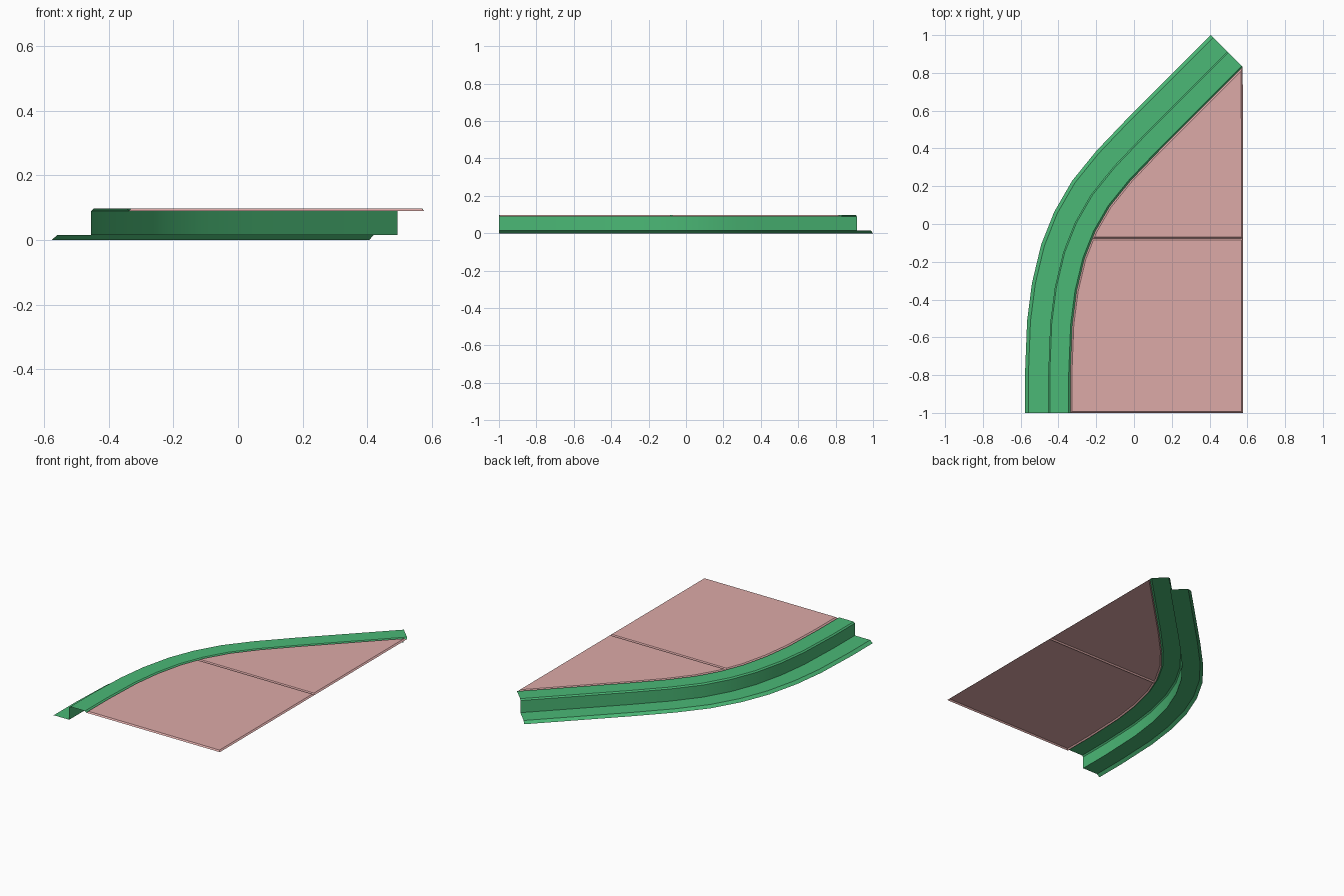
import bpy, bmesh, math
from mathutils import Vector

if "Cube" in bpy.data.objects:
    bpy.data.objects.remove(bpy.data.objects["Cube"])

# Outer edge of the gutter, from the straight front run to the 45 degree run
PATH = [Vector(p) for p in [(-.577, -1), (-.577, -.794), (-.566, -.513), (-.54, -.312),
        (-.492, -.111), (-.423, .063), (-.328, .228), (-.2, .386), (-.032, .562), (.406, 1)]]
# Kerb section: distance inward from the outer edge, height
PROFILE = [(0, 0), (.018, .015), (.123, .015), (.123, .09), (.131, .098), (.231, .098), (.24, .09)]
RIGHT, JOINT = .576, -.078


def offset_path(d):
    """Shift the path to its right by d with mitred corners."""
    out = []
    for i, p in enumerate(PATH):
        dirs = []
        if i > 0:
            dirs.append((p - PATH[i - 1]).normalized())
        if i < len(PATH) - 1:
            dirs.append((PATH[i + 1] - p).normalized())
        normals = [Vector((t.y, -t.x)) for t in dirs]
        m = sum(normals, Vector((0, 0))).normalized()
        out.append(p + m * d / m.dot(normals[0]))
    return out


def finish(bm, name, color):
    mesh = bpy.data.meshes.new(name)
    bm.to_mesh(mesh)
    bm.free()
    obj = bpy.data.objects.new(name, mesh)
    bpy.context.collection.objects.link(obj)
    mat = bpy.data.materials.get(color[0]) or bpy.data.materials.new(color[0])
    mat.diffuse_color = color[1]
    mat.use_nodes = True
    mat.node_tree.nodes["Principled BSDF"].inputs["Base Color"].default_value = mat.diffuse_color
    mesh.materials.append(mat)
    return obj


GREEN = ("kerb_green", (.07, .48, .18, 1))
PINK = ("pavement_pink", (.72, .40, .39, 1))

# Kerb and gutter: open sheet swept along the path
bm = bmesh.new()
rows = [[bm.verts.new((p.x, p.y, z)) for p in offset_path(d)] for d, z in PROFILE]
for a, b in zip(rows, rows[1:]):
    for i in range(len(PATH) - 1):
        bm.faces.new((a[i], b[i], b[i + 1], a[i + 1]))
kerb = finish(bm, "kerb_and_gutter", GREEN)
bpy.context.view_layer.objects.active = kerb
kerb.select_set(True)
bpy.ops.object.shade_smooth_by_angle(angle=math.radians(30))

# Pavement slabs: follow the kerb's inner edge, split at the joint
inner = offset_path(PROFILE[-1][0])
k = next(i for i, p in enumerate(inner) if p.y > JOINT)
a, b = inner[k - 1], inner[k]
cross = a.lerp(b, (JOINT - a.y) / (b.y - a.y))


def slab(name, outline):
    bm = bmesh.new()
    face = bm.faces.new([bm.verts.new((p[0], p[1], .09)) for p in outline])
    face.normal_update()
    if face.normal.z < 0:
        face.normal_flip()
    # chamfered rim rising to the flat top
    bmesh.ops.inset_region(bm, faces=[face], thickness=.008, depth=.008,
                           use_boundary=True, use_even_offset=True)
    finish(bm, name, PINK)


slab("front_slab", inner[:k] + [cross, (RIGHT, JOINT), (RIGHT, -1)])
slab("back_slab", [cross] + inner[k:] + [(RIGHT, JOINT)])
